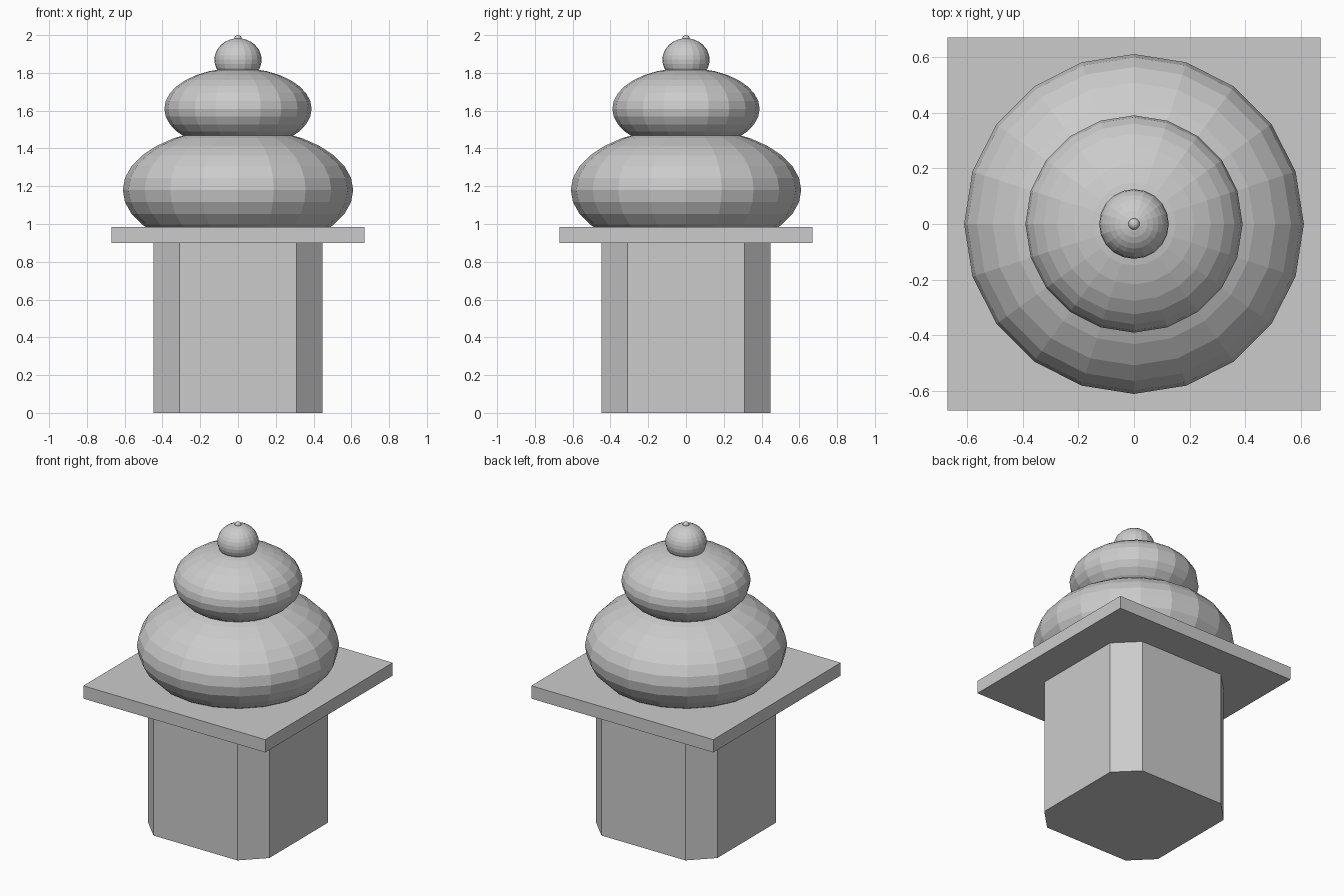
import bpy
import bmesh
from mathutils import Matrix

cube = bpy.data.objects.get("Cube")
if cube:
    bpy.data.objects.remove(cube, do_unlink=True)

stone = bpy.data.materials.new("grey stone")
stone.use_nodes = True
grey = (0.6, 0.6, 0.6, 1)
stone.diffuse_color = grey
stone.node_tree.nodes["Principled BSDF"].inputs["Base Color"].default_value = grey


def finish(name, bm):
    bmesh.ops.recalc_face_normals(bm, faces=bm.faces)
    mesh = bpy.data.meshes.new(name)
    bm.to_mesh(mesh)
    bm.free()
    mesh.materials.append(stone)
    obj = bpy.data.objects.new(name, mesh)
    bpy.context.collection.objects.link(obj)
    return obj


def block(name, half, bottom, top, chamfer=0):
    """Square block, with its upright edges cut off when chamfer is set."""
    bm = bmesh.new()
    size = Matrix.Diagonal((2 * half, 2 * half, top - bottom, 1))
    bmesh.ops.create_cube(bm, size=1, matrix=Matrix.Translation((0, 0, (bottom + top) / 2)) @ size)
    if chamfer:
        upright = [e for e in bm.edges if abs(e.verts[0].co.z - e.verts[1].co.z) > 0.1]
        bmesh.ops.bevel(bm, geom=upright, offset=chamfer, segments=1, affect='EDGES')
    return finish(name, bm)


def bulb(name, z, radius, height, sides, rings):
    """Flat-faced squashed sphere; height is the half height."""
    bm = bmesh.new()
    place = Matrix.Translation((0, 0, z)) @ Matrix.Diagonal((radius, radius, height, 1))
    bmesh.ops.create_uvsphere(bm, u_segments=sides, v_segments=rings, radius=1, matrix=place)
    return finish(name, bm)


# Pillar and slab
block("pillar", 0.447, 0, 0.9, chamfer=0.138)
block("slab", 0.67, 0.9, 0.985)

# Stacked bulbs and finial
bulb("lower_bulb", 1.18, 0.61, 0.33, 20, 16)
bulb("upper_bulb", 1.61, 0.39, 0.216, 20, 16)
bulb("knob", 1.87, 0.125, 0.113, 20, 16)
bulb("finial_tip", 1.982, 0.02, 0.018, 20, 16)
